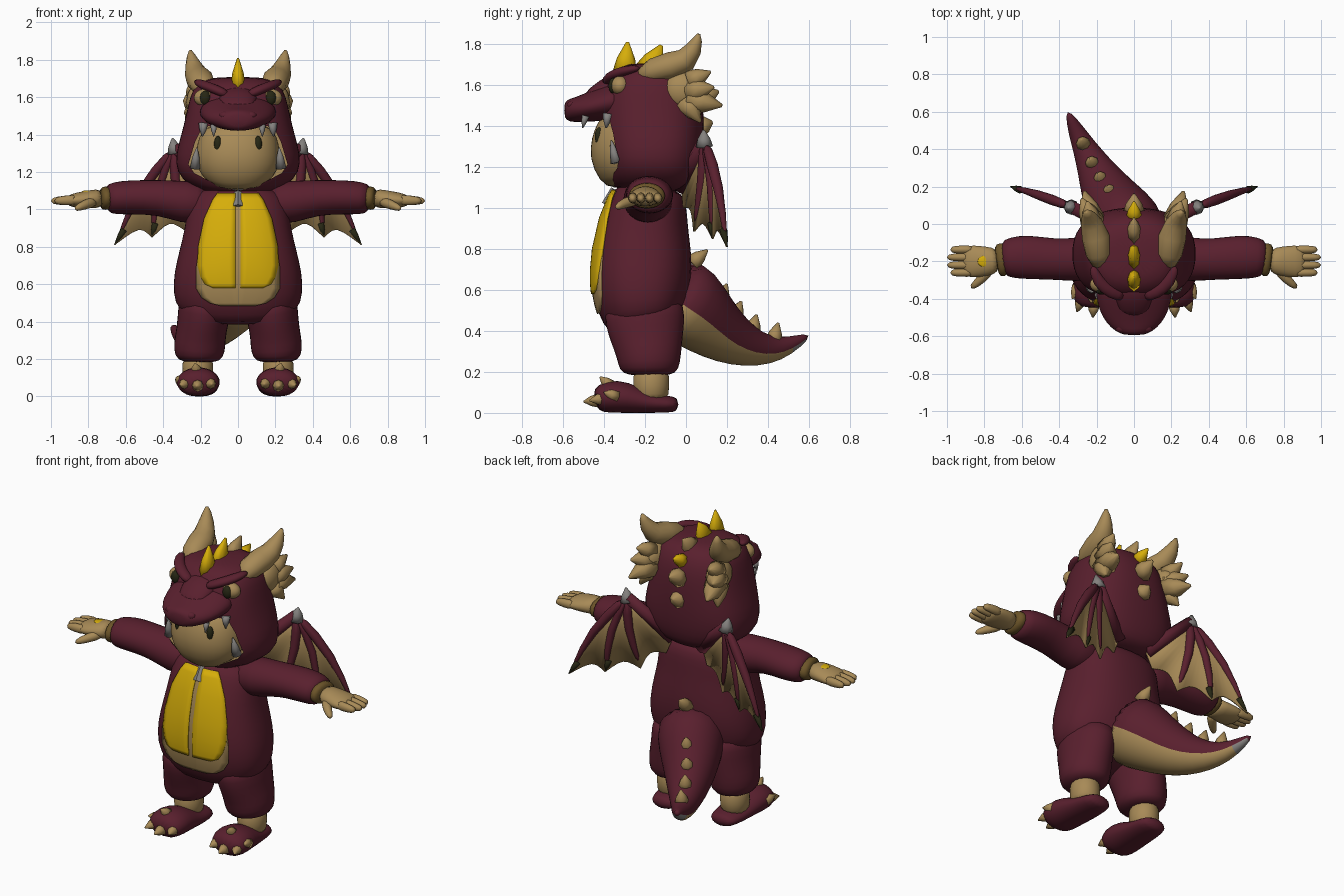
import bpy, bmesh, math
from mathutils import Vector, Matrix
from mathutils.bvhtree import BVHTree

if "Cube" in bpy.data.objects:
    bpy.data.objects.remove(bpy.data.objects["Cube"], do_unlink=True)


def material(name, r, g, b):
    m = bpy.data.materials.new(name)
    m.use_nodes = True
    m.diffuse_color = (r, g, b, 1)
    m.node_tree.nodes["Principled BSDF"].inputs["Base Color"].default_value = (r, g, b, 1)
    return m


maroon = material("maroon", .1, .014, .027)
tan = material("tan", .39, .255, .095)
yellow = material("yellow", .67, .42, .003)
grey = material("grey", .23, .22, .21)
dark = material("dark olive", .02, .02, .007)
brown = material("brown", .15, .09, .022)
X, Y, Z = Vector((1, 0, 0)), Vector((0, 1, 0)), Vector((0, 0, 1))


def finish(bm, name, mats, smooth=True, mirror=False, sub=0, thick=0):
    bmesh.ops.recalc_face_normals(bm, faces=bm.faces[:])
    me = bpy.data.meshes.new(name)
    for f in bm.faces:
        f.smooth = smooth
    bm.to_mesh(me)
    bm.free()
    for m in mats:
        me.materials.append(m)
    ob = bpy.data.objects.new(name, me)
    bpy.context.scene.collection.objects.link(ob)
    if thick:
        s = ob.modifiers.new("Solidify", 'SOLIDIFY')
        s.thickness, s.offset = thick, 0
    if mirror:
        ob.modifiers.new("Mirror", 'MIRROR')
    if sub:
        s = ob.modifiers.new("Subdivision", 'SUBSURF')
        s.levels = s.render_levels = sub
    return ob


def loft(name, rows, mats, ref=None, n=16, power=1, smooth=True, mirror=False, sub=1, floor=None, rule=None):
    """Skin elliptical rings (x, y, z, side radius, up radius) along a path."""
    bm = bmesh.new()
    pts = [Vector(r[:3]) for r in rows]
    rings = []
    for i, r in enumerate(rows):
        t = (pts[min(i + 1, len(pts) - 1)] - pts[max(i - 1, 0)]).normalized()
        axis = ref or (Z if abs(t.z) < .9 else Y)
        side = t.cross(axis).normalized()
        up = side.cross(t)
        ring = []
        for k in range(n):
            a = math.tau * k / n
            c, s = (math.copysign(abs(v) ** power, v) for v in (math.cos(a), math.sin(a)))
            p = pts[i] + side * c * r[3] + up * s * r[4]
            if floor is not None:
                p.z = max(p.z, floor)
            ring.append(bm.verts.new(p))
        rings.append(ring)
    for a, b in zip(rings, rings[1:]):
        for k in range(n):
            bm.faces.new((a[k], a[(k + 1) % n], b[(k + 1) % n], b[k]))
    bm.faces.new(rings[0])
    bm.faces.new(rings[-1])
    if rule:
        bmesh.ops.recalc_face_normals(bm, faces=bm.faces[:])
        for f in bm.faces:
            f.material_index = rule(f)
    return finish(bm, name, mats, smooth, mirror, sub)


def spike(name, base, tip, r, mat, mirror=False, r2=None):
    """Bulging thorn."""
    r2 = r2 or r
    mid = Vector(base).lerp(Vector(tip), .5)
    return loft(name, [(*base, r, r2), (*mid, r * .72, r2 * .72), (*tip, r * .12, r2 * .12)], [mat],
                n=8, mirror=mirror, sub=0)


def ball(name, loc, size, mat, mirror=False):
    bm = bmesh.new()
    bmesh.ops.create_uvsphere(bm, u_segments=20, v_segments=12, radius=1,
                              matrix=Matrix.Translation(loc) @ Matrix.Diagonal((*size, 1)))
    return finish(bm, name, [mat], mirror=mirror)


def upright(rows):
    """Turn (z, half width, front, back) into loft rings."""
    return [(0, (f + b) / 2, z, w, (b - f) / 2) for z, w, f, b in rows]


# Torso and legs of the suit
torso = loft("torso", upright([
    (.4, .22, -.35, -.04), (.46, .325, -.41, -.01), (.55, .35, -.45, .01), (.66, .345, -.46, .03),
    (.78, .315, -.45, .03), (.9, .285, -.425, .015), (1, .275, -.385, .01), (1.07, .25, -.35, 0),
    (1.11, .18, -.3, -.04)]), [maroon], ref=Y, n=24, power=.85)
loft("legs", [(.21, -.18, .18, .09, .11), (.21, -.18, .21, .135, .15), (.205, -.18, .28, .142, .16),
              (.195, -.19, .36, .135, .18), (.18, -.2, .45, .145, .2), (.17, -.21, .56, .14, .2)],
     [maroon], ref=Y, mirror=True)
loft("ankles", [(.215, -.17, .05, .085, .09), (.215, -.17, .13, .082, .088), (.215, -.17, .23, .088, .095)],
     [tan], ref=Y, mirror=True)

# Feet with claws
loft("feet", [(.2, -.035, .04, .065, .035), (.2, -.09, .042, .092, .042), (.205, -.2, .05, .1, .055),
              (.21, -.29, .075, .115, .08), (.215, -.38, .08, .122, .085), (.215, -.45, .06, .09, .055)],
     [maroon], mirror=True, floor=0)
for base, tip in [((.15, -.41, .07), (.14, -.475, .065)), ((.215, -.43, .06), (.22, -.5, .055)),
                  ((.28, -.4, .07), (.305, -.47, .06)), ((.22, -.37, .13), (.23, -.42, .175)),
                  ((.3, -.34, .08), (.33, -.4, .1))]:
    spike("toe_claw", base, tip, .034, tan, True)

# Belly panels laid on the torso
bpy.context.view_layer.update()
skin = BVHTree.FromObject(torso, bpy.context.evaluated_depsgraph_get())


def panel(name, rows, inner, mat, lift):
    bm = bmesh.new()
    grid = []
    for z, w in rows:
        line = []
        for k in range(7):
            x = inner + (w - inner) * k / 6
            hit = skin.ray_cast(Vector((x, -2, z)), Y)[0]
            line.append(bm.verts.new((x, (hit.y if hit else -.3) - lift, z)))
        grid.append(line)
    for a, b in zip(grid, grid[1:]):
        for k in range(6):
            bm.faces.new((a[k], a[k + 1], b[k + 1], b[k]))
    finish(bm, name, [mat], mirror=True, thick=.009)


panel("belly_border", [(1.085, .1), (1.05, .125), (.95, .17), (.8, .205), (.68, .224), (.58, .224),
                       (.53, .195), (.5, .15), (.485, .09)], 0, tan, .006)
panel("belly_panel", [(1.085, .11), (1.05, .135), (.95, .18), (.8, .212), (.7, .215), (.64, .2),
                      (.6, .175), (.58, .13)], .014, yellow, .012)
loft("zip_pull", [(0, -.355, 1.095, .02, .012), (0, -.4, 1.02, .025, .012)], [grey], n=4, sub=0, smooth=False)

# Arms, cuffs and hands
loft("sleeves", [(.15, -.18, 1.03, .13, .12), (.3, -.19, 1.04, .12, .115), (.42, -.19, 1.065, .11, .095),
                 (.58, -.175, 1.065, .122, .094), (.66, -.18, 1.06, .11, .088), (.71, -.185, 1.055, .092, .075)],
     [maroon], mirror=True)
loft("cuffs", [(.67, -.19, 1.06, .09, .062), (.71, -.19, 1.06, .092, .065), (.74, -.195, 1.06, .085, .06)],
     [brown], mirror=True)
loft("hands", [(.72, -.195, 1.06, .068, .055), (.79, -.2, 1.055, .08, .048), (.86, -.2, 1.05, .09, .042),
               (.92, -.2, 1.045, .08, .028)], [tan], mirror=True)
for y, end in [(-.137, .985), (-.178, 1.005), (-.22, 1.005), (-.26, .985)]:
    loft("finger", [(.85, y, 1.05, .026, .032), (.93, y, 1.048, .025, .029), (end, y, 1.045, .018, .018)],
         [tan], n=8, mirror=True)
loft("thumb", [(.76, -.23, 1.045, .034, .034), (.82, -.3, 1.025, .028, .028), (.875, -.345, 1, .016, .016)],
     [tan], n=8, mirror=True)
ball("hand_spot", (-.8, -.2, 1.095), (.036, .03, .007), yellow)

# Hood with a face opening lined in tan
hood = loft("hood", upright([
    (1.075, .13, -.33, 0), (1.12, .26, -.38, .05), (1.2, .335, -.4, .08), (1.3, .335, -.41, .09),
    (1.4, .305, -.42, .09), (1.5, .28, -.42, .085), (1.6, .26, -.4, .07), (1.68, .225, -.36, .02),
    (1.71, .12, -.28, -.06)]), [maroon, tan], ref=Y, n=24, power=.82)
half = [(.14, 1.145), (.235, 1.195), (.265, 1.24), (.23, 1.36), (.19, 1.44)]
outline = [(0, 1.11)] + half + [(0, 1.47)] + [(-x, z) for x, z in reversed(half)]
bm = bmesh.new()
front = bm.faces.new([bm.verts.new((x, -.7, z)) for x, z in outline])
moved = bmesh.ops.extrude_face_region(bm, geom=[front], use_keep_orig=True)["geom"]
bmesh.ops.translate(bm, verts=[g for g in moved if isinstance(g, bmesh.types.BMVert)], vec=Y * .48)
for f in bm.faces:
    f.material_index = 1
cutter = finish(bm, "hood_cutter", [maroon, tan], smooth=False)
cutter.hide_render = True
hood.modifiers.new("Opening", 'BOOLEAN').object = cutter
bpy.context.view_layer.update()
baked = bpy.data.meshes.new_from_object(hood.evaluated_get(bpy.context.evaluated_depsgraph_get()))
hood.modifiers.clear()
hood.data = baked
baked.set_sharp_from_angle(angle=math.radians(40))
bpy.data.objects.remove(cutter, do_unlink=True)

# Wearer's face
loft("face", upright([(1.145, .13, -.37, -.12), (1.18, .2, -.435, -.1), (1.25, .23, -.475, -.08),
                      (1.32, .225, -.465, -.08), (1.38, .215, -.44, -.08), (1.46, .17, -.39, -.1)]),
     [tan], ref=Y, n=20, power=.92)
ball("face_eyes", (.108, -.425, 1.35), (.02, .02, .043), dark, True)

# Muzzle, brows, eyes and teeth of the hood
loft("muzzle", [(0, -.28, 1.54, .22, .1), (0, -.38, 1.515, .205, .09), (0, -.46, 1.495, .19, .075),
                (0, -.53, 1.48, .15, .062), (0, -.575, 1.475, .1, .056), (0, -.595, 1.475, .05, .035)],
     [maroon], n=20)
loft("muzzle_bridge", [(0, -.3, 1.62, .12, .06), (0, -.4, 1.585, .1, .05), (0, -.5, 1.52, .08, .03)],
     [maroon])
ball("nostrils", (.07, -.555, 1.502), (.03, .026, .022), maroon, True)
loft("brows", [(.05, -.385, 1.61, .035, .026), (.12, -.37, 1.642, .036, .026), (.195, -.31, 1.67, .036, .026),
               (.225, -.22, 1.685, .02, .015)], [maroon], n=10, mirror=True)
ball("hood_eyes", (.178, -.322, 1.597), (.058, .045, .047), tan, True)
ball("hood_pupils", (.176, -.356, 1.597), (.028, .022, .038), dark, True)
spike("upper_teeth", (.13, -.49, 1.45), (.13, -.505, 1.39), .018, grey, True)
spike("side_teeth", (.185, -.38, 1.46), (.19, -.39, 1.39), .026, grey, True)
spike("lower_teeth", (.23, -.34, 1.22), (.22, -.365, 1.33), .028, grey, True)
ball("collar_clasp", (0, -.345, 1.13), (.05, .03, .03), grey)

# Horns, cheek frills and crest
loft("horns", [(.175, -.23, 1.635, .035, .04), (.19, -.16, 1.67, .06, .068), (.205, -.07, 1.695, .068, .074),
               (.225, 0, 1.725, .057, .06), (.24, .035, 1.775, .042, .042), (.25, .055, 1.82, .024, .024),
               (.255, .062, 1.85, .008, .008)], [tan], ref=X, n=12, mirror=True, sub=0)
ball("frill_bases", (.215, -.015, 1.575), (.062, .095, .09), tan, True)
for base, tip, r in [((.225, .02, 1.62), (.25, .12, 1.665), .055), ((.225, .02, 1.57), (.28, .135, 1.59), .065),
                     ((.22, .02, 1.53), (.265, .175, 1.5), .068), ((.225, 0, 1.52), (.265, .07, 1.42), .06)]:
    spike("frill_spike", base, tip, r, tan, True)
for base, tip, w, d, mat in [((0, -.3, 1.65), (0, -.285, 1.81), .042, .062, yellow),
                             ((0, -.19, 1.66), (0, -.12, 1.795), .04, .07, yellow),
                             ((0, -.06, 1.66), (0, .03, 1.75), .045, .065, tan),
                             ((0, .03, 1.62), (0, .12, 1.665), .045, .045, yellow),
                             ((0, .06, 1.53), (0, .16, 1.57), .06, .06, tan),
                             ((0, .07, 1.4), (0, .13, 1.42), .055, .055, tan)]:
    spike("crest_spike", base, tip, w, mat, r2=d)

# Wings: arm bone, bowed finger bones and scalloped membrane
apex, root = Vector((.335, .09, 1.33)), Vector((.1, -.02, 1.1))
tips = [Vector(p) for p in [(.66, .2, .81), (.46, .13, .85), (.28, .04, .885), (.14, -.01, 1)]]


def bow(end):
    return apex.lerp(end, .5) + Vector((.035, .02, .03))


loft("wing_arm", [(*root, .045, .045), (*apex, .032, .032)], [maroon], n=8, mirror=True, sub=0)
for t in tips[:3]:
    loft("wing_finger", [(*apex, .034, .034), (*bow(t), .03, .03), (*apex.lerp(t, .95), .015, .015)],
         [maroon], n=8, mirror=True)
for t in tips[:2]:
    spike("wing_tip", apex.lerp(t, .84), t, .02, dark, True)
spike("wing_claw", apex - Z * .03, (.35, .085, 1.38), .042, grey, True)
edge = [a.lerp(b, k / 6).lerp(apex, .12 * math.sin(math.pi * k / 6))
        for a, b in zip(tips, tips[1:]) for k in range(6)] + [tips[-1], root]
bm = bmesh.new()
top = bm.verts.new(apex)
strip = [(bm.verts.new(bow(p)), bm.verts.new(p)) for p in edge]
for (a, b), (c, d) in zip(strip, strip[1:]):
    bm.faces.new((top, a, c))
    bm.faces.new((a, b, d, c))
finish(bm, "wing_membrane", [tan], mirror=True, thick=.01)

# Tail with a pale underside, a grey tip below and a row of spikes
loft("tail", [(0, -.09, .6, .2, .21), (-.045, .02, .525, .195, .205), (-.11, .11, .435, .165, .168),
              (-.165, .21, .365, .13, .135), (-.215, .31, .32, .095, .1), (-.265, .41, .305, .065, .07),
              (-.31, .5, .325, .045, .045), (-.355, .6, .378, .014, .014)],
     [maroon, tan, grey], n=20,
     rule=lambda f: 0 if f.normal.z > -.3 else 2 if f.calc_center_median().y > .5 else 1)
for base, tip in [((-.025, .03, .73), (-.03, .105, .795)), ((-.125, .165, .545), (-.14, .2, .63)),
                  ((-.175, .235, .465), (-.19, .27, .545)), ((-.22, .32, .39), (-.235, .345, .48)),
                  ((-.27, .425, .345), (-.28, .45, .44))]:
    spike("tail_spike", base, tip, .044, tan)
